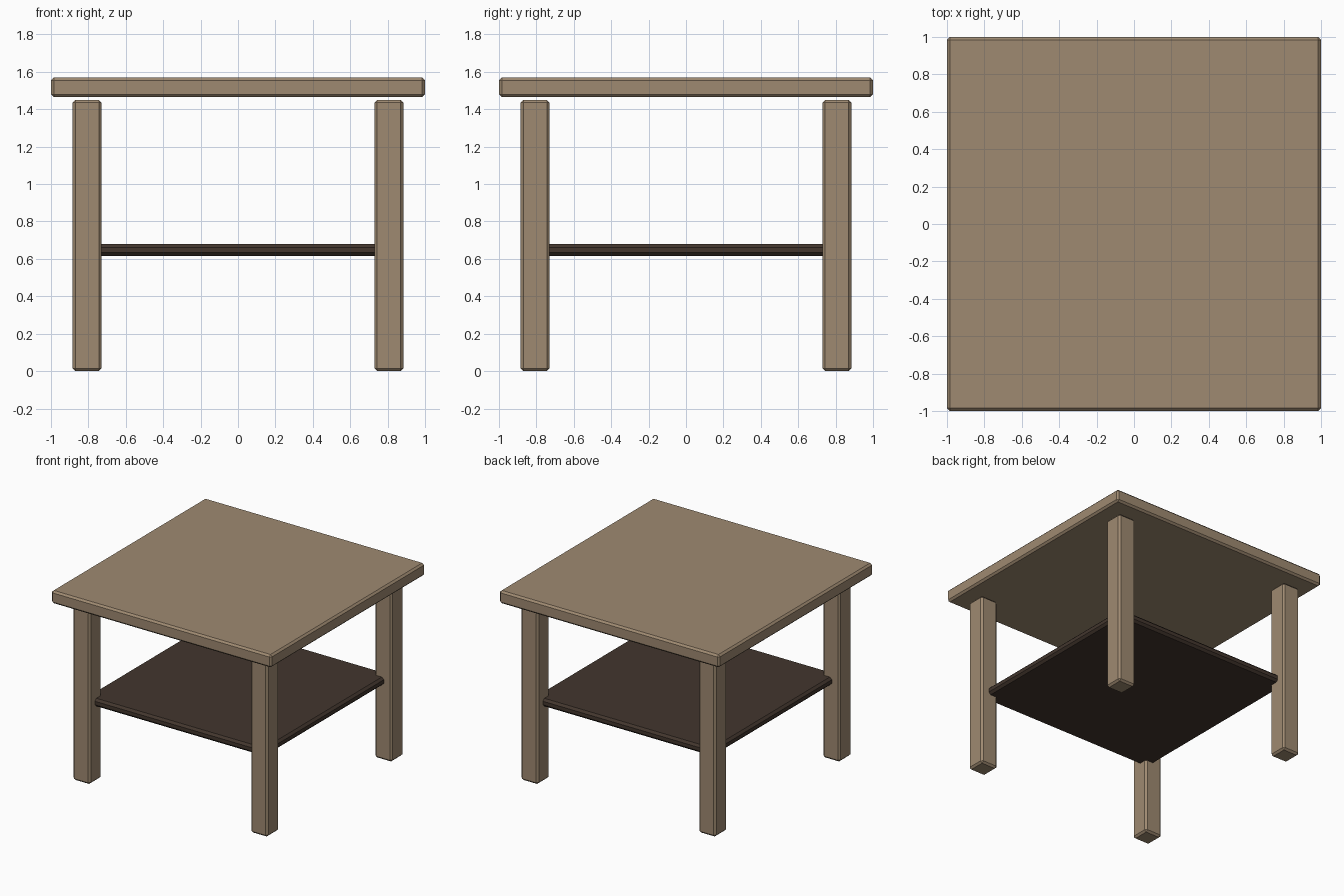
import bpy

default = bpy.data.objects.get("Cube")
if default:
    bpy.data.objects.remove(default, do_unlink=True)


def make_material(name, rgb):
    mat = bpy.data.materials.new(name)
    mat.use_nodes = True
    mat.diffuse_color = (*rgb, 1)
    mat.node_tree.nodes["Principled BSDF"].inputs["Base Color"].default_value = (*rgb, 1)
    return mat


def board(name, x, y, width, bottom, top, mat, chamfer=0.015):
    """Square-section wooden block with chamfered edges."""
    bpy.ops.mesh.primitive_cube_add(size=1, location=(x, y, (bottom + top) / 2))
    obj = bpy.context.object
    obj.name = name
    obj.scale = (width, width, top - bottom)
    bpy.ops.object.transform_apply(location=False, rotation=False, scale=True)
    bevel = obj.modifiers.new("chamfer", "BEVEL")
    bevel.width = chamfer
    bevel.segments = 1
    obj.data.materials.append(mat)
    return obj


oak = make_material("light_brown_wood", (0.345, 0.253, 0.165))
walnut = make_material("dark_brown_wood", (0.056, 0.037, 0.027))

# Table top, floating just above the legs
board("table_top", 0, 0, 2.0, 1.465, 1.57, oak)

# Lower shelf, its corners let into the legs
board("lower_shelf", 0, 0, 1.63, 0.615, 0.68, walnut, 0.018)

# Four legs
for front_name, sy in (("front", -1), ("back", 1)):
    for side_name, sx in (("left", 1), ("right", -1)):
        board(f"{front_name}_{side_name}_leg", sx * 0.807, sy * 0.807,
              0.155, 0, 1.45, oak)
